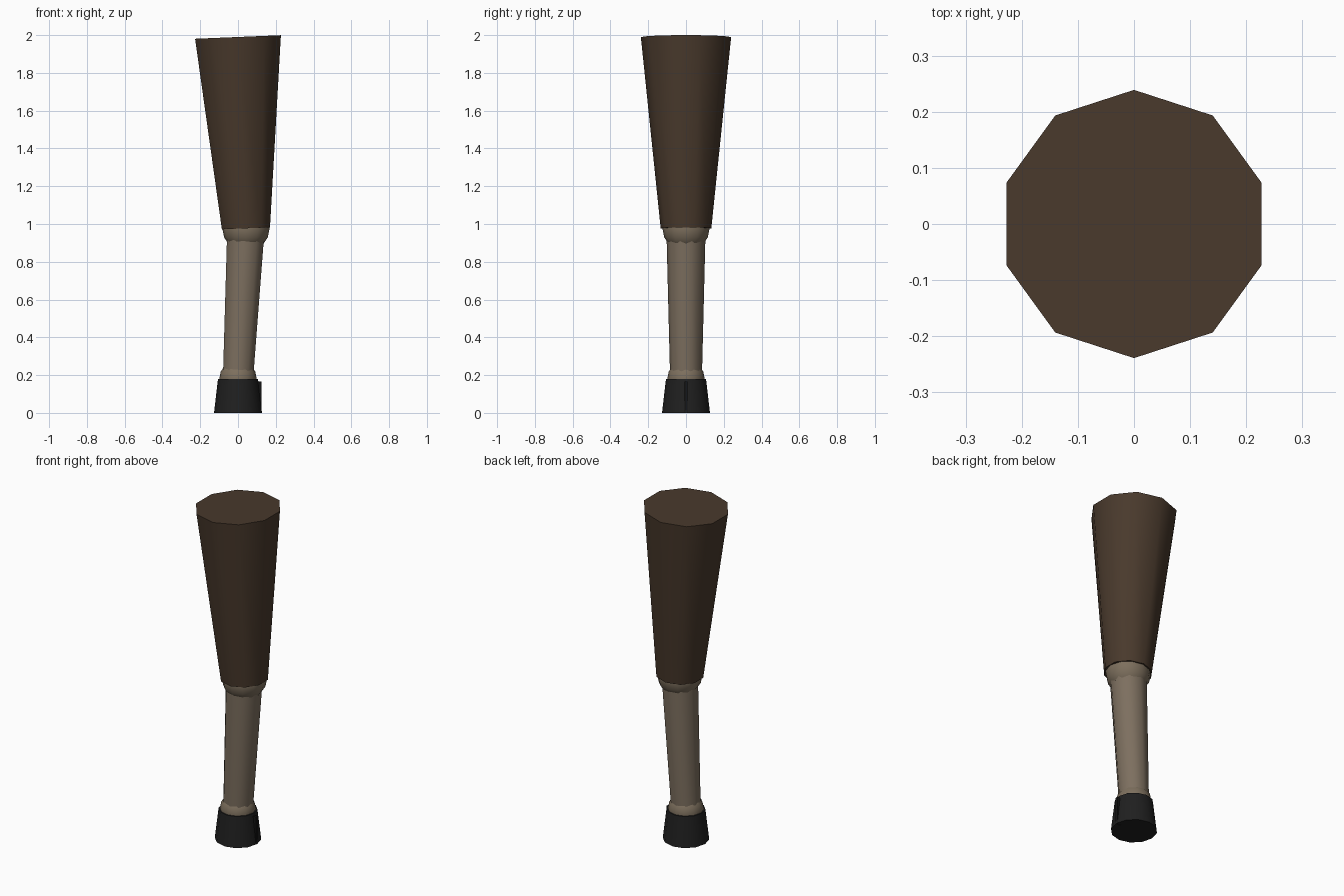
import bpy, math
from mathutils import Vector

if "Cube" in bpy.data.objects:
    bpy.data.objects.remove(bpy.data.objects["Cube"])


def material(name, rgb):
    m = bpy.data.materials.new(name)
    m.diffuse_color = (*rgb, 1)
    m.use_nodes = True
    m.node_tree.nodes["Principled BSDF"].inputs["Base Color"].default_value = m.diffuse_color
    return m


BROWN = material("dark brown", (0.066, 0.041, 0.025))
TAN = material("grey tan", (0.205, 0.160, 0.115))
JOINT = material("joint tan", (0.205, 0.160, 0.110))
BLACK = material("hoof black", (0.014, 0.014, 0.014))
SLOT = material("cleft black", (0.007, 0.007, 0.007))


def finish(name, mat, angle=40):
    ob = bpy.context.object
    ob.name = name
    ob.data.materials.append(mat)
    bpy.ops.object.shade_smooth_by_angle(angle=math.radians(angle))
    return ob


def limb(name, low, high, r_low, r_high, mat, sides=10):
    """Tapered prism between two points, a corner facing +y."""
    low, high = Vector(low), Vector(high)
    axis = high - low
    bpy.ops.mesh.primitive_cone_add(
        vertices=sides, radius1=r_low, radius2=r_high, depth=axis.length,
        location=(low + high) / 2, rotation=(0, math.atan2(axis.x, axis.z), 0))
    return finish(name, mat)


def joint(name, centre, r):
    bpy.ops.mesh.primitive_uv_sphere_add(segments=12, ring_count=8, radius=r, location=centre)
    return finish(name, JOINT)


KNEE, FETLOCK = (0.042, 0, 0.977), (0, 0, 0.18)

# Leg segments
limb("upper_leg", KNEE, (0, 0, 1.99), 0.134, 0.239, BROWN)
limb("lower_leg", FETLOCK, KNEE, 0.084, 0.104, TAN)

# Joints
joint("knee", KNEE, 0.125)
joint("fetlock", FETLOCK, 0.099)

# Hoof with the narrow cleft strip on the +x side
limb("hoof", (0, 0, 0), (0, 0, 0.18), 0.127, 0.106, BLACK, 12)
bpy.ops.mesh.primitive_cube_add(size=1, location=(0.11, 0, 0.0825))
cleft = bpy.context.object
cleft.scale = (0.03, 0.016, 0.165)
finish("hoof_cleft", SLOT, 30)
